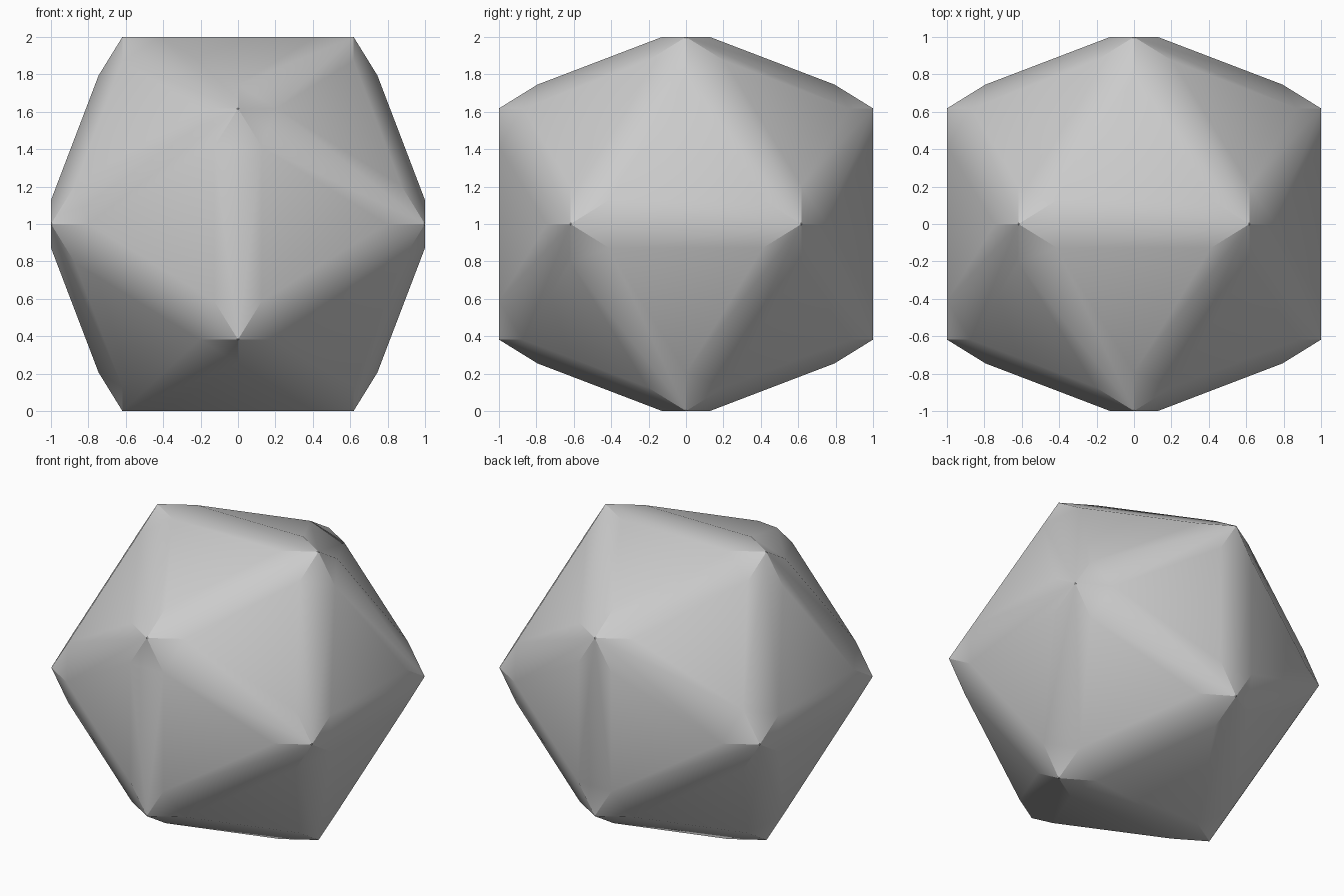
import bpy
import bmesh
import math
from mathutils import Vector

cube = bpy.data.objects.get("Cube")
if cube:
    bpy.data.objects.remove(cube, do_unlink=True)

G = (math.sqrt(5) - 1) / 2      # 0.618, half edge length of the icosahedron
CHAMFER = 1 / 3                 # how far each chamfer reaches towards the face peaks

# One flat colour
grey = bpy.data.materials.new("light_grey")
grey.use_nodes = True
colour = (0.6, 0.6, 0.6, 1.0)
grey.diffuse_color = colour
grey.node_tree.nodes["Principled BSDF"].inputs["Base Color"].default_value = colour

# Base icosahedron: three golden rectangles, wrapped in a hull
base = bmesh.new()
for s in (-1, 1):
    for t in (-1, 1):
        for co in ((s * G, 0, t), (0, s, t * G), (s, t * G, 0)):
            base.verts.new(co)
bmesh.ops.convex_hull(base, input=base.verts[:])
base.verts.index_update()
base.faces.index_update()

# Chamfered solid: keep the corners, shrink each triangle, bridge edges with hexagons
bm = bmesh.new()
corner = {v: bm.verts.new(v.co) for v in base.verts}
inner = {}
for f in base.faces:
    peak = f.calc_center_median().normalized() * math.hypot(1, 1 - G)
    for v in f.verts:
        inner[f, v] = bm.verts.new(v.co.lerp(peak, CHAMFER))
    bm.faces.new([inner[f, v] for v in f.verts])
for e in base.edges:
    a, b = e.verts
    f, g = e.link_faces
    bm.faces.new((corner[a], inner[f, a], inner[f, b],
                  corner[b], inner[g, b], inner[g, a]))
bmesh.ops.recalc_face_normals(bm, faces=bm.faces[:])
bmesh.ops.translate(bm, verts=bm.verts[:], vec=Vector((0, 0, 1)))

mesh = bpy.data.meshes.new("chamfered_icosahedron")
bm.to_mesh(mesh)
bm.free()
base.free()
mesh.materials.append(grey)

solid = bpy.data.objects.new("chamfered_icosahedron", mesh)
bpy.context.collection.objects.link(solid)

# Soft blend from triangles to chamfers, crisp where chamfers meet at corners
bpy.ops.object.select_all(action="DESELECT")
solid.select_set(True)
bpy.context.view_layer.objects.active = solid
bpy.ops.object.shade_smooth_by_angle(angle=math.radians(30))
